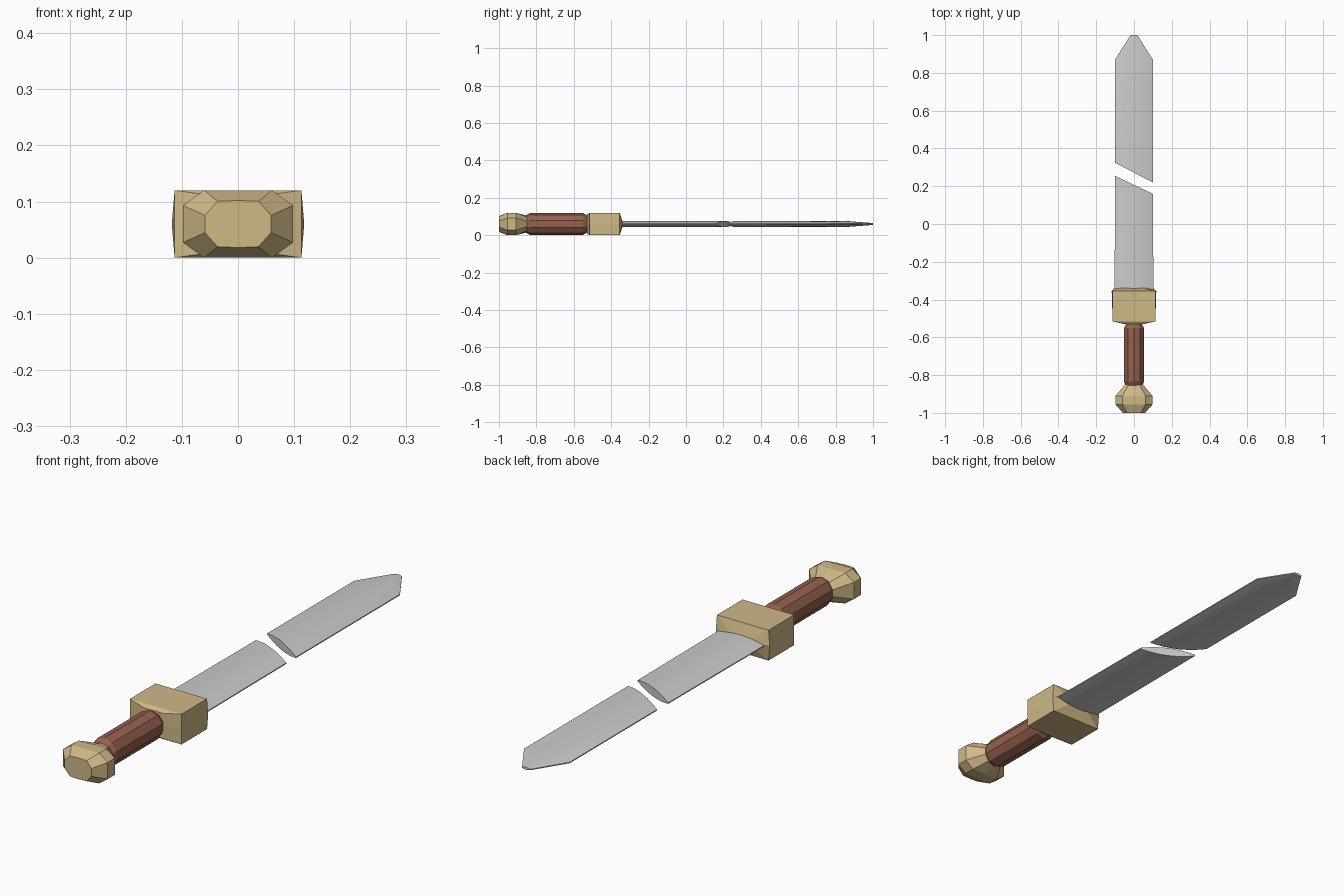
import bpy, bmesh, math

if "Cube" in bpy.data.objects:
    bpy.data.objects.remove(bpy.data.objects["Cube"])

ZC = 0.06  # centre height of the sword's axis


def material(name, rgb):
    m = bpy.data.materials.new(name)
    m.diffuse_color = (*rgb, 1)
    m.use_nodes = True
    m.node_tree.nodes["Principled BSDF"].inputs["Base Color"].default_value = m.diffuse_color
    return m


def loft(name, rings, mat=None, smooth=False):
    """Skin a closed solid through rings with equal point counts."""
    bm = bmesh.new()
    loops = [[bm.verts.new(p) for p in r] for r in rings]
    n = len(loops[0])
    for a, b in zip(loops, loops[1:]):
        for i in range(n):
            j = (i + 1) % n
            bm.faces.new((a[i], a[j], b[j], b[i]))
    bm.faces.new(loops[0])
    bm.faces.new(loops[-1])
    bmesh.ops.recalc_face_normals(bm, faces=bm.faces)
    me = bpy.data.meshes.new(name)
    bm.to_mesh(me)
    bm.free()
    ob = bpy.data.objects.new(name, me)
    bpy.context.collection.objects.link(ob)
    if mat:
        me.materials.append(mat)
    if smooth:
        bpy.ops.object.select_all(action='DESELECT')
        ob.select_set(True)
        bpy.context.view_layer.objects.active = ob
        bpy.ops.object.shade_smooth_by_angle(angle=math.radians(30))
    return ob


def decagon(y, rx, rz, limit=0.06):
    """Ten-sided ring, flattened above and below at the limit."""
    pts = []
    for i in range(10):
        a = math.tau * i / 10
        z = max(-limit, min(limit, rz * math.cos(a)))
        pts.append((rx * math.sin(a), y, ZC + z))
    return pts


def hexring(y, mid, x, h):
    return [(mid, y, ZC), (x, y, ZC + h), (-x, y, ZC + h),
            (-mid, y, ZC), (-x, y, ZC - h), (x, y, ZC - h)]


def blade_ring(y, w, t, slant=0.0, n=12):
    """Lens-shaped section with thin blunt edges, optionally cut at a slant."""
    us = [-1 + 2 * i / n for i in range(n + 1)]
    top = [(u * w, y - slant * u * w, ZC + 0.002 + (0.002 + t) * (1 - u * u)) for u in us]
    bot = [(x, yy, 2 * ZC + 0.004 - z - 0.004) for x, yy, z in reversed(top)]
    return top + bot


brass = material("brass", (0.62, 0.48, 0.24))
wood = material("wood", (0.30, 0.12, 0.075))

# Broken blade: lower stub and separate tip
loft("blade_lower", [blade_ring(-0.36, 0.103, 0.013),
                     blade_ring(0.207, 0.1, 0.013, 0.475)], smooth=True)
loft("blade_tip", [blade_ring(0.272, 0.1, 0.013, 0.525),
                   blade_ring(0.87, 0.1, 0.011),
                   blade_ring(1.0, 0.018, 0.001)], smooth=True)

# Guard block with shallow faceted ends
loft("guard", [hexring(-0.53, 0.05, 0.04, 0.05),
               hexring(-0.515, 0.113, 0.113, 0.06),
               hexring(-0.355, 0.118, 0.113, 0.06),
               hexring(-0.34, 0.104, 0.05, 0.016)], brass)

# Grip with chamfered ends
loft("grip", [decagon(-0.86, 0.044, 0.044),
              decagon(-0.835, 0.056, 0.058),
              decagon(-0.55, 0.056, 0.058),
              decagon(-0.525, 0.042, 0.043)], wood)

# Faceted pommel
loft("pommel", [decagon(-0.85, 0.05, 0.045),
                decagon(-0.91, 0.103, 0.107),
                decagon(-0.955, 0.103, 0.107),
                decagon(-1.0, 0.062, 0.05, 0.042)], brass)
